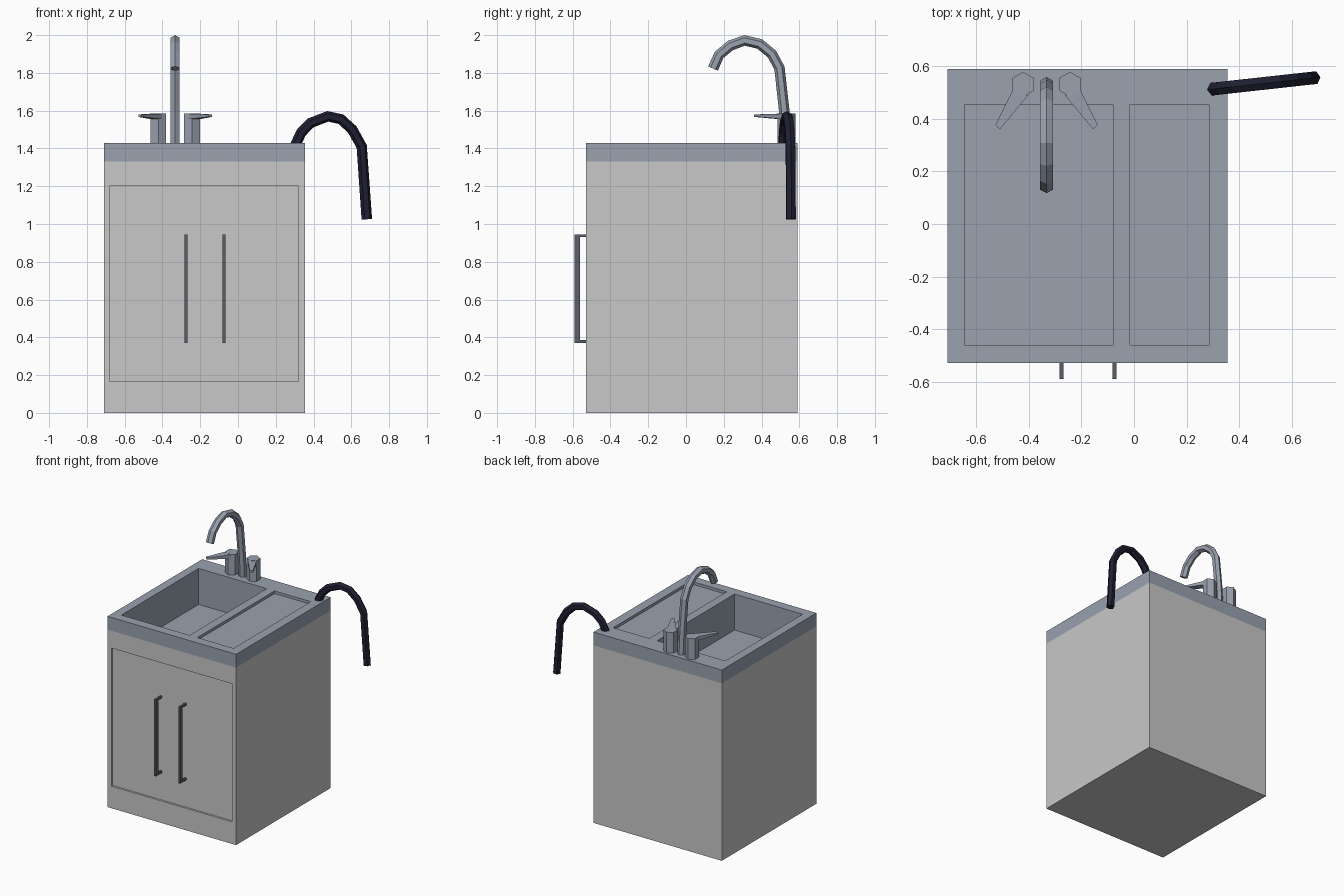
import bpy, bmesh, math
from mathutils import Vector

if "Cube" in bpy.data.objects:
    bpy.data.objects.remove(bpy.data.objects["Cube"])


def material(name, rgb):
    m = bpy.data.materials.new(name)
    m.diffuse_color = (*rgb, 1)
    m.use_nodes = True
    m.node_tree.nodes["Principled BSDF"].inputs["Base Color"].default_value = m.diffuse_color
    return m


CABINET = material("light grey cabinet", (0.58, 0.58, 0.58))
STEEL = material("blue grey steel", (0.32, 0.36, 0.43))
DARK = material("dark grey handle", (0.10, 0.115, 0.135))
RUBBER = material("navy black hose", (0.014, 0.014, 0.034))


def finish(bm, name, mat):
    bmesh.ops.recalc_face_normals(bm, faces=bm.faces)
    me = bpy.data.meshes.new(name)
    bm.to_mesh(me)
    bm.free()
    me.materials.append(mat)
    ob = bpy.data.objects.new(name, me)
    bpy.context.collection.objects.link(ob)
    return ob


def add_box(bm, lo, hi):
    vs = bmesh.ops.create_cube(bm, size=1)["verts"]
    for v in vs:
        v.co = Vector([(a + b) / 2 + c * (b - a) for a, b, c in zip(lo, hi, v.co)])


def cut(bm, axis, values):
    n = Vector((0, 0, 0))
    n[axis] = 1
    for val in values:
        bmesh.ops.bisect_plane(bm, geom=bm.verts[:] + bm.edges[:] + bm.faces[:],
                               plane_co=n * val, plane_no=n)


def recess(bm, point, offset):
    """Push the face centred nearest to the point inwards with straight walls."""
    f = min(bm.faces, key=lambda g: (g.calc_center_median() - Vector(point)).length)
    new = bmesh.ops.extrude_discrete_faces(bm, faces=[f])["faces"][0]
    bmesh.ops.translate(bm, verts=new.verts[:], vec=offset)


def drop_faces(bm, z):
    bm.normal_update()
    fs = [f for f in bm.faces if abs(f.calc_center_median().z - z) < 1e-4 and abs(f.normal.z) > 0.9]
    bmesh.ops.delete(bm, geom=fs, context="FACES")


def add_prism(bm, outline, bottoms, tops):
    lo = [bm.verts.new((x, y, z)) for (x, y), z in zip(outline, bottoms)]
    hi = [bm.verts.new((x, y, z)) for (x, y), z in zip(outline, tops)]
    bm.faces.new(lo[::-1])
    bm.faces.new(hi)
    n = len(outline)
    for i in range(n):
        j = (i + 1) % n
        bm.faces.new((lo[i], lo[j], hi[j], hi[i]))


def tube(name, path, side, r, mat, sides=6):
    """Sweep a hexagon along a path lying in the plane whose normal is side."""
    bm = bmesh.new()
    pts = [Vector(p) for p in path]
    side = Vector(side).normalized()
    rings = []
    for i, p in enumerate(pts):
        a = (p - pts[i - 1]).normalized() if i else Vector((0, 0, 0))
        b = (pts[i + 1] - p).normalized() if i < len(pts) - 1 else Vector((0, 0, 0))
        up = (a + b).normalized().cross(side)
        angles = [math.tau * k / sides for k in range(sides)]
        rings.append([bm.verts.new(p + r * (math.cos(t) * up + math.sin(t) * side)) for t in angles])
    for q, s in zip(rings, rings[1:]):
        for k in range(sides):
            m = (k + 1) % sides
            bm.faces.new((q[k], q[m], s[m], s[k]))
    bm.faces.new(rings[0])
    bm.faces.new(rings[-1])
    return finish(bm, name, mat)


X0, X1, Y0, Y1 = -0.71, 0.355, -0.53, 0.59

# Cabinet with recessed door panel
bm = bmesh.new()
add_box(bm, (X0, Y0, 0), (X1, Y1, 1.33))
cut(bm, 0, (-0.68, 0.32))
cut(bm, 2, (0.165, 1.2))
recess(bm, (-0.18, Y0, 0.68), (0, 0.015, 0))
drop_faces(bm, 1.33)
finish(bm, "cabinet", CABINET)

# Countertop with deep basin and shallow drainboard
bm = bmesh.new()
add_box(bm, (X0, Y0, 1.33), (X1, Y1, 1.43))
cut(bm, 0, (-0.645, -0.08, -0.015, 0.285))
cut(bm, 1, (-0.46, 0.455))
drop_faces(bm, 1.33)
recess(bm, (-0.3625, 0, 1.43), (0, 0, -0.27))
recess(bm, (0.135, 0, 1.43), (0, 0, -0.02))
finish(bm, "countertop", STEEL)

# Door handles: bar with two posts each
for label, x in (("left", -0.276), ("right", -0.074)):
    bm = bmesh.new()
    add_box(bm, (x - 0.0075, -0.59, 0.37), (x + 0.0075, -0.56, 0.945))
    for z in (0.37, 0.93):
        add_box(bm, (x - 0.0075, -0.56, z), (x + 0.0075, -0.515, z + 0.015))
    finish(bm, label + "_door_handle", DARK)

# Faucet spout
spout = [(0.531, 1.42), (0.52, 1.6), (0.495, 1.825), (0.455, 1.90), (0.39, 1.953),
         (0.31, 1.972), (0.235, 1.945), (0.175, 1.895), (0.143, 1.823)]
CX = -0.333
tube("faucet_spout", [(CX, y, z) for y, z in spout], (1, 0, 0), 0.028, STEEL)

# Tap knobs: hexagonal body with a tapered lever, mirrored about the spout
for label, s in (("left", -1), ("right", 1)):
    bm = bmesh.new()
    hexagon = [(CX + s * 0.089 + 0.048 * math.sin(math.tau * k / 6),
                0.532 + 0.047 * math.cos(math.tau * k / 6)) for k in range(6)]
    add_prism(bm, hexagon, [1.42] * 6, [1.585] * 6)
    lever = [(CX + s * dx, y) for dx, y in
             ((0.129, 0.51), (0.195, 0.376), (0.177, 0.361), (0.07, 0.49))]
    add_prism(bm, lever, (1.555, 1.567, 1.567, 1.555), (1.584, 1.58, 1.58, 1.584))
    finish(bm, label + "_tap", STEEL)

# Drain hose arching over the side
hose = [(0.30, 1.41), (0.335, 1.485), (0.385, 1.535), (0.475, 1.57), (0.545, 1.555),
        (0.605, 1.50), (0.655, 1.41), (0.682, 1.025)]
tube("hose", [(x, 0.515 + (x - 0.31) * 0.11, z) for x, z in hose], (-0.11, 1, 0), 0.028, RUBBER)
